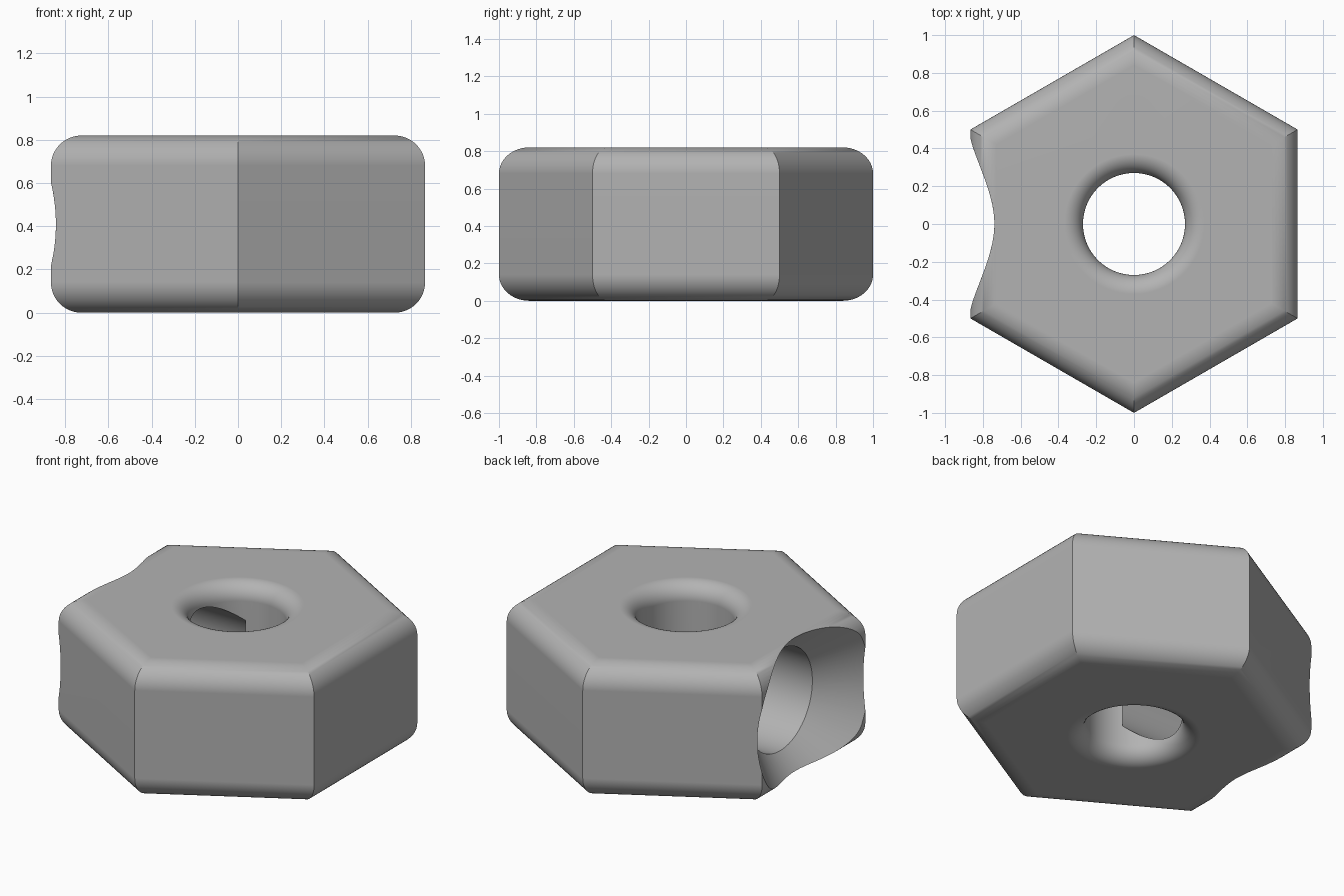
import bpy, bmesh, math
from mathutils import Matrix

HEIGHT, MID = 0.82, 0.41
APOTHEM, EDGE_ROUND = math.cos(math.pi / 6), 0.14
HOLE_R, LIP_ROUND = 0.27, 0.10

cube = bpy.data.objects.get("Cube")
if cube:
    bpy.data.objects.remove(cube, do_unlink=True)

grey = bpy.data.materials.new("plain grey")
grey.use_nodes = True
color = (0.45, 0.45, 0.45, 1)
grey.diffuse_color = color
grey.node_tree.nodes["Principled BSDF"].inputs["Base Color"].default_value = color


def lathe(name, profile, sides, start=0.0, matrix=None):
    """Closed solid: (radius, z) rings around z, capped at both ends."""
    bm = bmesh.new()
    rings = []
    for r, z in profile:
        rings.append([bm.verts.new((r * math.cos(a), r * math.sin(a), z))
                      for a in (start + math.tau * i / sides for i in range(sides))])
    for low, high in zip(rings, rings[1:]):
        for i in range(sides):
            j = (i + 1) % sides
            bm.faces.new((low[i], low[j], high[j], high[i]))
    bm.faces.new(rings[0])
    bm.faces.new(rings[-1])
    if matrix:
        bm.transform(matrix)
    bmesh.ops.recalc_face_normals(bm, faces=bm.faces)
    mesh = bpy.data.meshes.new(name)
    bm.to_mesh(mesh)
    bm.free()
    obj = bpy.data.objects.new(name, mesh)
    obj.data.materials.append(grey)
    bpy.context.collection.objects.link(obj)
    return obj


def quarter(steps):
    return [math.pi / 2 * i / steps for i in range(steps + 1)]


# Six-sided body with rounded top and bottom edges
lower = [((APOTHEM - EDGE_ROUND * (1 - math.sin(a))) / APOTHEM,
          EDGE_ROUND * (1 - math.cos(a))) for a in quarter(12)]
upper = [(r, HEIGHT - z) for r, z in reversed(lower)]
body = lathe("hex_body", lower + upper, 6, math.pi / 6)

# Vertical through hole with flared lips
flare = [(HOLE_R + LIP_ROUND * (1 - math.sin(a)),
          LIP_ROUND * (1 - math.cos(a))) for a in quarter(10)]
half = [(flare[0][0], -0.1)] + flare
hole = lathe("hole_cutter", half + [(r, HEIGHT - z) for r, z in reversed(half)], 96)

# Side bore opening into a wide cone on the -x side
to_side = Matrix.Translation((0, 0, MID)) @ Matrix.Rotation(-math.pi / 2, 4, "Y")
bore = lathe("side_bore_cutter", [(0.31, 0.12), (0.31, 0.64), (0.67, 1.0)],
             96, 0.01, to_side)

bpy.ops.object.select_all(action="DESELECT")
bpy.context.view_layer.objects.active = body
body.select_set(True)
for cutter in (hole, bore):
    cutter.hide_render = True
    mod = body.modifiers.new("cut", "BOOLEAN")
    mod.operation = "DIFFERENCE"
    mod.solver = "EXACT"
    mod.object = cutter
    bpy.ops.object.modifier_apply(modifier=mod.name)
    bpy.data.objects.remove(cutter, do_unlink=True)

# Smooth rounds, crisp hexagon corners and cut rims
bpy.ops.object.shade_smooth_by_angle(angle=math.radians(30))
weighted = body.modifiers.new("even_shading", "WEIGHTED_NORMAL")
weighted.keep_sharp = True
